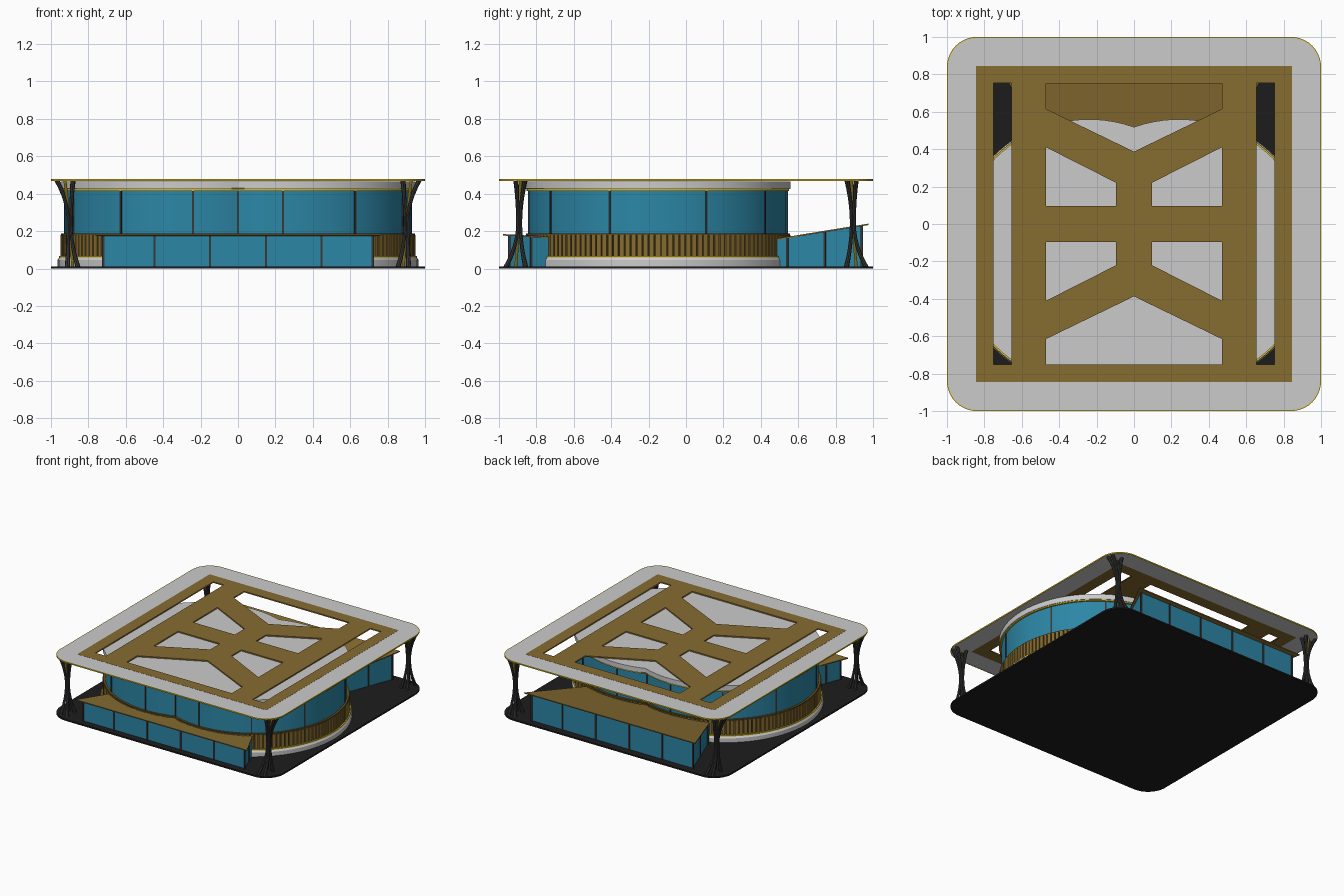
import bpy, bmesh
from math import cos, sin, acos, pi, radians, atan2
from mathutils import Vector, Matrix

if "Cube" in bpy.data.objects:
    bpy.data.objects.remove(bpy.data.objects["Cube"])


def mat(name, r, g, b):
    m = bpy.data.materials.new(name)
    m.diffuse_color = (r, g, b, 1)
    m.use_nodes = True
    m.node_tree.nodes["Principled BSDF"].inputs["Base Color"].default_value = m.diffuse_color
    return m


BRONZE = mat("bronze", .24, .15, .03)
BRONZE_DARK = mat("bronze_dark", .13, .08, .015)
GLASS = mat("glass", .025, .24, .38)
BLACK = mat("black", .012, .012, .012)
DARK = mat("dark_metal", .04, .04, .042)
YELLOW = mat("yellow", .7, .5, .02)


def finish(name, bm, material=None, smooth=False):
    bmesh.ops.recalc_face_normals(bm, faces=bm.faces)
    me = bpy.data.meshes.new(name)
    bm.to_mesh(me)
    bm.free()
    ob = bpy.data.objects.new(name, me)
    bpy.context.collection.objects.link(ob)
    if material:
        me.materials.append(material)
    if smooth:
        bpy.ops.object.select_all(action='DESELECT')
        ob.select_set(True)
        bpy.context.view_layer.objects.active = ob
        bpy.ops.object.shade_smooth_by_angle(angle=radians(30))
    return ob


def loft(name, loops, material=None, smooth=False):
    """Skin equal-length closed 3D loops and cap both ends."""
    bm = bmesh.new()
    rings = [[bm.verts.new(p) for p in lp] for lp in loops]
    n = len(rings[0])
    for a, b in zip(rings, rings[1:]):
        for i in range(n):
            bm.faces.new((a[i], a[(i + 1) % n], b[(i + 1) % n], b[i]))
    bm.faces.new(rings[0])
    bm.faces.new(rings[-1])
    return finish(name, bm, material, smooth)


def plate(name, outlines, z0, z1, material=None):
    """Flat plate; outlines after the first are holes."""
    cu = bpy.data.curves.new(name, 'CURVE')
    cu.dimensions = '2D'
    cu.fill_mode = 'BOTH'
    cu.extrude = (z1 - z0) / 2
    for pts in outlines:
        sp = cu.splines.new('POLY')
        sp.points.add(len(pts) - 1)
        for q, p in zip(sp.points, pts):
            q.co = (p[0], p[1], 0, 1)
        sp.use_cyclic_u = True
    tmp = bpy.data.objects.new(name + "_tmp", cu)
    bpy.context.collection.objects.link(tmp)
    dg = bpy.context.evaluated_depsgraph_get()
    me = bpy.data.meshes.new_from_object(tmp.evaluated_get(dg))
    bpy.data.objects.remove(tmp)
    bm = bmesh.new()
    bm.from_mesh(me)
    bmesh.ops.remove_doubles(bm, verts=bm.verts, dist=1e-5)
    bmesh.ops.translate(bm, verts=bm.verts, vec=(0, 0, (z0 + z1) / 2))
    ob = finish(name, bm, material)
    bpy.data.meshes.remove(me)
    return ob


def add_bar(bm, x, y, z0, z1, w, d, ang=0):
    m = (Matrix.Translation((x, y, (z0 + z1) / 2)) @ Matrix.Rotation(ang, 4, 'Z')
         @ Matrix.Diagonal((w, d, z1 - z0, 1)))
    bmesh.ops.create_cube(bm, size=1, matrix=m)


def round_square(h, r, seg=10):
    pts = []
    for k, (sx, sy) in enumerate(((1, 1), (-1, 1), (-1, -1), (1, -1))):
        for i in range(seg + 1):
            a = pi / 2 * (k + i / seg)
            pts.append((sx * (h - r) + r * cos(a), sy * (h - r) + r * sin(a)))
    return pts


def square(h):
    return [(-h, -h), (h, -h), (h, h), (-h, h)]


# Twin-lobed drum: union of two circles
CX, CY = .24, -.15


def drum(r, z, n=48):
    end = pi - acos(CX / r)
    right = [(CX + r * cos(a), CY + r * sin(a), z)
             for a in (end * (2 * i / n - 1) for i in range(n + 1))]
    return right + [(-x, y, z) for x, y, z in reversed(right[1:-1])]


def drum_part(name, profile, material=None):
    return loft(name, [drum(r, z) for r, z in profile], material, True)


# Ground slab
plate("base_slab", [round_square(1, .16)], 0, .012, BLACK)

# Roof: grey border, yellow edge, bronze panel with openings
outer, inner = round_square(1, .16), round_square(.994, .154)
plate("roof_edge_trim", [outer, inner], .468, .478, YELLOW)
plate("roof_border", [inner, square(.845)], .469, .478)
holes = []
for s in (-1, 1):
    holes.append([(s * .655, -.75), (s * .75, -.75), (s * .75, .755), (s * .655, .755)])
    holes.append([(-.47, s * .75), (.47, s * .75), (.47, s * .615), (0, s * .387), (-.47, s * .615)])
    for t in (-1, 1):
        holes.append([(s * .47, t * .41), (s * .095, t * .22), (s * .095, t * .095), (s * .47, t * .095)])
plate("roof_panel", [square(.845)] + holes, .469, .479, BRONZE)

# Drum body, bottom to top
drum_part("drum_plinth", [(.725, .012), (.725, .045), (.715, .06)])
drum_part("plinth_trim", [(.718, .058), (.718, .066)], YELLOW)
drum_part("drum_slat_backing", [(.695, .06), (.695, .18)], BRONZE_DARK)
drum_part("drum_ledge", [(.706, .178), (.706, .187)], BRONZE_DARK)
drum_part("drum_glass", [(.69, .185), (.69, .418)], GLASS)
drum_part("cap_trim", [(.702, .415), (.702, .426)], YELLOW)
drum_part("drum_cap", [(.706, .424), (.71, .43), (.71, .465)])

# Vertical slats and glass mullions around both lobes
slats, mull = bmesh.new(), bmesh.new()
for s in (-1, 1):
    for i in range(-40, 41):
        a = radians(i * 2.65)
        add_bar(slats, s * (CX + .7 * cos(a)), CY + .7 * sin(a), .064, .179,
                .018, .025, a if s > 0 else pi - a)
    for d in (-90, -56, -22, 22, 56, 90):
        a = radians(d)
        add_bar(mull, s * (CX + .69 * cos(a)), CY + .69 * sin(a), .186, .416,
                .01, .01, a if s > 0 else pi - a)
for y in (CY - .648, CY + .648):
    add_bar(mull, 0, y, .186, .42, .012, .012)
finish("drum_slats", slats, BRONZE)
finish("drum_mullions", mull, DARK)


# Trapezoid pavilions with pitched roofs
def pavilion(name, xo, yo, xi, yi, roof_o, roof_i, panels, side_ts):
    (ry, rz), (iy, iz) = roof_o, roof_i

    def top(y):
        return rz + (iz - rz) * (y - ry) / (iy - ry) - .006
    foot = [(-xo, yo), (xo, yo), (xi, yi), (-xi, yi)]
    loft(name + "_glass", [[(x, y, .012) for x, y in foot],
                           [(x, y, top(y)) for x, y in foot]], GLASS)
    rxo = xo + .045
    rxi = xi - .01
    rim = [(-rxo, ry, rz), (rxo, ry, rz), (rxi, iy, iz), (-rxi, iy, iz)]
    loft(name + "_roof", [[(x, y, z - .008) for x, y, z in rim], rim], BRONZE)
    bm = bmesh.new()
    for x in panels:
        add_bar(bm, x, yo, .012, top(yo), .012, .012)
    ang = atan2(yi - yo, xi - xo)
    for t in side_ts:
        for s in (-1, 1):
            y = yo + (yi - yo) * t
            add_bar(bm, s * (xo + (xi - xo) * t), y, .012, top(y), .012, .012, s * ang)
    finish(name + "_mullions", bm, DARK)


xs = (-.72, -.447, -.15, .15, .447, .72)
pavilion("front_pavilion", .72, -.945, .63, -.71, (-.978, .184), (-.69, .168), xs, (.5,))
pavilion("back_pavilion", .72, .94, .54, .46, (.975, .24), (.44, .153), xs, (.41, .83))


# Hourglass corner columns: four flaring struts round a yellow core
def strut(bm, pts, radii, n=8):
    rings = [[bm.verts.new((p[0] + r * cos(2 * pi * i / n), p[1] + r * sin(2 * pi * i / n), p[2]))
              for i in range(n)] for p, r in zip(pts, radii)]
    for a, b in zip(rings, rings[1:]):
        for i in range(n):
            bm.faces.new((a[i], a[(i + 1) % n], b[(i + 1) % n], b[i]))
    bm.faces.new(rings[0])
    bm.faces.new(rings[-1])


keys = ((.884, .91, .028, .052), (.9, .892, .007, .007), (.925, .885, .043, .024))
legs, core = bmesh.new(), bmesh.new()
for mx in (-1, 1):
    for my in (-1, 1):
        for sx in (-1, 1):
            for sy in (-1, 1):
                path, radii = [], []
                for i in range(13):
                    u = i / 12 * 2 - 1
                    end = keys[2] if u > 0 else keys[0]
                    w = abs(u) ** 2
                    c = [k + (e - k) * w for k, e in zip(keys[1], end)]
                    path.append((mx * (c[0] + sx * c[2]), my * (c[1] + sy * c[3]),
                                 .24 + u * .23))
                    radii.append(.009 + .005 * w)
                strut(legs, path, radii)
        strut(core, [(mx * k[0], my * k[1], z) for k, z in zip(keys, (.012, .24, .47))],
              (.008, .006, .008))
finish("corner_columns", legs, DARK, True)
finish("column_cores", core, YELLOW, True)
